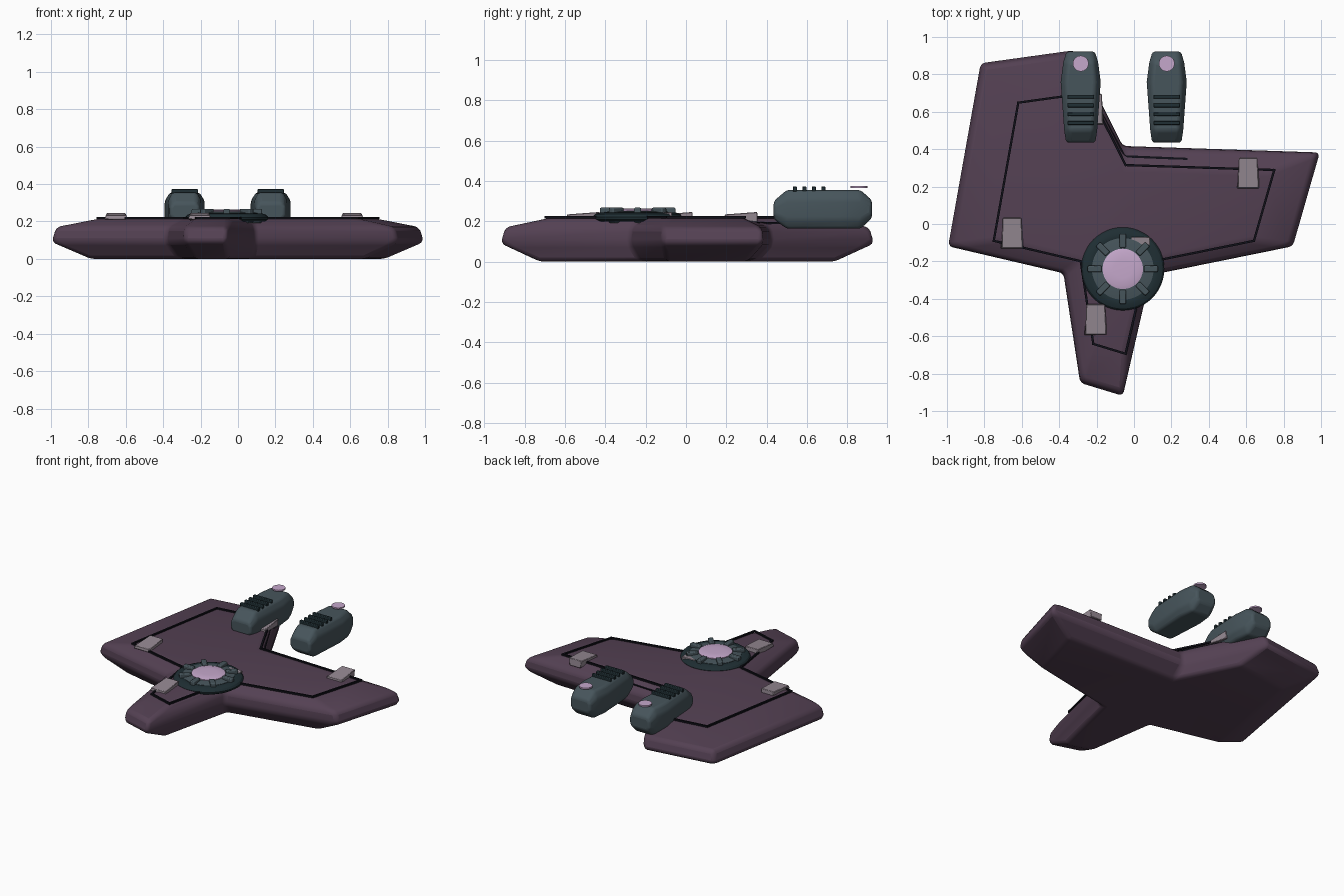
import bpy, bmesh, math
from mathutils import Vector, Matrix

if "Cube" in bpy.data.objects:
    bpy.data.objects.remove(bpy.data.objects["Cube"])


def material(name, rgb):
    m = bpy.data.materials.new(name)
    m.diffuse_color = (*rgb, 1)
    m.use_nodes = True
    m.node_tree.nodes["Principled BSDF"].inputs["Base Color"].default_value = m.diffuse_color
    return m


PLUM = material("plum hull", (0.088, 0.052, 0.086))
SLATE = material("slate metal", (0.062, 0.09, 0.105))
DARK = material("dark teal", (0.014, 0.028, 0.034))
LINE = material("black seam", (0.005, 0.005, 0.009))
PINK = material("pale violet glow", (0.56, 0.39, 0.60))
GREY = material("warm grey", (0.30, 0.25, 0.29))


def finish(name, bm, mat, bevel=0, segments=2, angle=30):
    bmesh.ops.recalc_face_normals(bm, faces=bm.faces)
    me = bpy.data.meshes.new(name)
    bm.to_mesh(me)
    bm.free()
    ob = bpy.data.objects.new(name, me)
    bpy.context.collection.objects.link(ob)
    me.materials.append(mat)
    if bevel:
        b = ob.modifiers.new("bevel", 'BEVEL')
        b.width, b.segments, b.limit_method = bevel, segments, 'ANGLE'
        b.angle_limit = math.radians(15)
    bpy.ops.object.select_all(action='DESELECT')
    ob.select_set(True)
    bpy.context.view_layer.objects.active = ob
    bpy.ops.object.shade_smooth_by_angle(angle=math.radians(angle))
    return ob


def loft(name, rings, mat, **kw):
    """Skin a stack of equal-length closed rings and cap both ends."""
    bm = bmesh.new()
    vs = [[bm.verts.new(p) for p in r] for r in rings]
    n = len(vs[0])
    for a, b in zip(vs, vs[1:]):
        for i in range(n):
            bm.faces.new((a[i], a[(i + 1) % n], b[(i + 1) % n], b[i]))
    bm.faces.new(vs[0])
    bm.faces.new(vs[-1])
    return finish(name, bm, mat, **kw)


def lathe(name, profile, centre, mat, closed=False, n=48):
    """Spin (radius, z) points about a vertical axis."""
    bm = bmesh.new()
    rings = [[bm.verts.new((centre[0] + r * math.cos(t), centre[1] + r * math.sin(t), z))
              for t in (2 * math.pi * i / n for i in range(n))] for r, z in profile]
    pairs = list(zip(rings, rings[1:] + rings[:1]))
    for a, b in pairs if closed else pairs[:-1]:
        for i in range(n):
            bm.faces.new((a[i], a[(i + 1) % n], b[(i + 1) % n], b[i]))
    if not closed:
        bm.faces.new(rings[0])
        bm.faces.new(rings[-1])
    return finish(name, bm, mat)


def block(bm, size, matrix):
    bmesh.ops.create_cube(bm, size=1, matrix=matrix @ Matrix.Diagonal((*size, 1)))


# Hull: swept asymmetric outline, scaled at each height
outline = [(-0.32, 0.935), (-0.825, 0.865), (-1.0, -0.12), (-0.38, -0.265), (-0.29, -0.855),
           (-0.06, -0.925), (0.09, -0.275), (0.855, -0.12), (1.0, 0.385), (-0.06, 0.42)]


def scaled(k, z):
    return [(x * k, y * k, z) for x, y in outline]


loft("hull", [scaled(0.79, 0), scaled(1, 0.09), scaled(0.975, 0.17), scaled(0.72, 0.22)],
     PLUM, bevel=0.022, segments=3, angle=40)


# Seams: thin dark strips following the outline
def strip(name, pts, z, closed, width=0.012):
    bm = bmesh.new()
    ends = list(zip(pts, pts[1:] + pts[:1]))
    for a, b in ends if closed else ends[:-1]:
        a, b = Vector(a), Vector(b)
        d = b - a
        mid = (a + b) / 2
        block(bm, (d.length + width, width, 0.012),
              Matrix.Translation((mid.x, mid.y, z)) @ Matrix.Rotation(math.atan2(d.y, d.x), 4, 'Z'))
    return finish(name, bm, LINE)


strip("deck_seam", [(x * k, y * k) for x, y in outline for k in [0.75]], 0.219, True)
strip("notch_seam", [(-0.2, 0.64), (-0.052, 0.362), (0.28, 0.348)], 0.190, False)

# Turret: dark rim, slate dish, glowing lens and eight radial teeth
C = (-0.06, -0.24)
lathe("turret_rim", [(0.15, 0.2), (0.205, 0.2), (0.22, 0.21), (0.222, 0.222), (0.212, 0.235),
                     (0.19, 0.243), (0.165, 0.243), (0.15, 0.236)], C, DARK, closed=True)
lathe("turret_dish", [(0.165, 0.2), (0.165, 0.245), (0.12, 0.252)], C, SLATE)
lathe("turret_lens", [(0.108, 0.22), (0.108, 0.257), (0.09, 0.262), (0.05, 0.264)], C, PINK)
bm = bmesh.new()
for i in range(8):
    block(bm, (0.075, 0.034, 0.075), Matrix.Translation((*C, 0.23))
          @ Matrix.Rotation(i * math.pi / 4, 4, 'Z') @ Matrix.Translation((0.15, 0, 0)))
finish("turret_teeth", bm, SLATE, bevel=0.006)


# Engine pods: chamfered cross-sections along y
def section(cx, y, half, z0, z1):
    c, h = half * 0.74, (z1 - z0) * 0.24
    return [(cx - c, y, z0), (cx + c, y, z0), (cx + half, y, z0 + h), (cx + half, y, z1 - h),
            (cx + c, y, z1), (cx - c, y, z1), (cx - half, y, z1 - h), (cx - half, y, z0 + h)]


for side, cx in (("left", -0.285), ("right", 0.175)):
    stations = [(0.435, 0.078, 0.21, 0.30), (0.50, 0.088, 0.163, 0.355), (0.76, 0.107, 0.163, 0.355),
                (0.865, 0.093, 0.163, 0.355), (0.922, 0.076, 0.215, 0.305)]
    loft(side + "_pod", [section(cx, *s) for s in stations], SLATE, bevel=0.014, segments=3)
    bm = bmesh.new()
    for i in range(4):
        block(bm, (0.142, 0.02, 0.026), Matrix.Translation((cx, 0.54 + i * 0.047, 0.36)))
    finish(side + "_pod_vents", bm, DARK, bevel=0.004)
    lathe(side + "_pod_light", [(0.042, 0.364), (0.042, 0.374)], (cx, 0.858), PINK, n=32)

# Clamps: tapered wedges gripping the deck edge
for i, (x, y) in enumerate([(-0.652, -0.048), (0.61, 0.273), (-0.205, -0.51), (-0.222, 0.615), (0.035, -0.15)]):
    front = [(x - 0.062, y - 0.083, 0.212), (x + 0.062, y - 0.083, 0.212),
             (x + 0.055, y - 0.08, 0.234), (x - 0.055, y - 0.08, 0.234)]
    back = [(x - 0.042, y + 0.083, 0.195), (x + 0.042, y + 0.083, 0.195),
            (x + 0.05, y + 0.08, 0.246), (x - 0.05, y + 0.08, 0.246)]
    loft("clamp_%d" % (i + 1), [front, back], GREY, bevel=0.003, segments=1)
